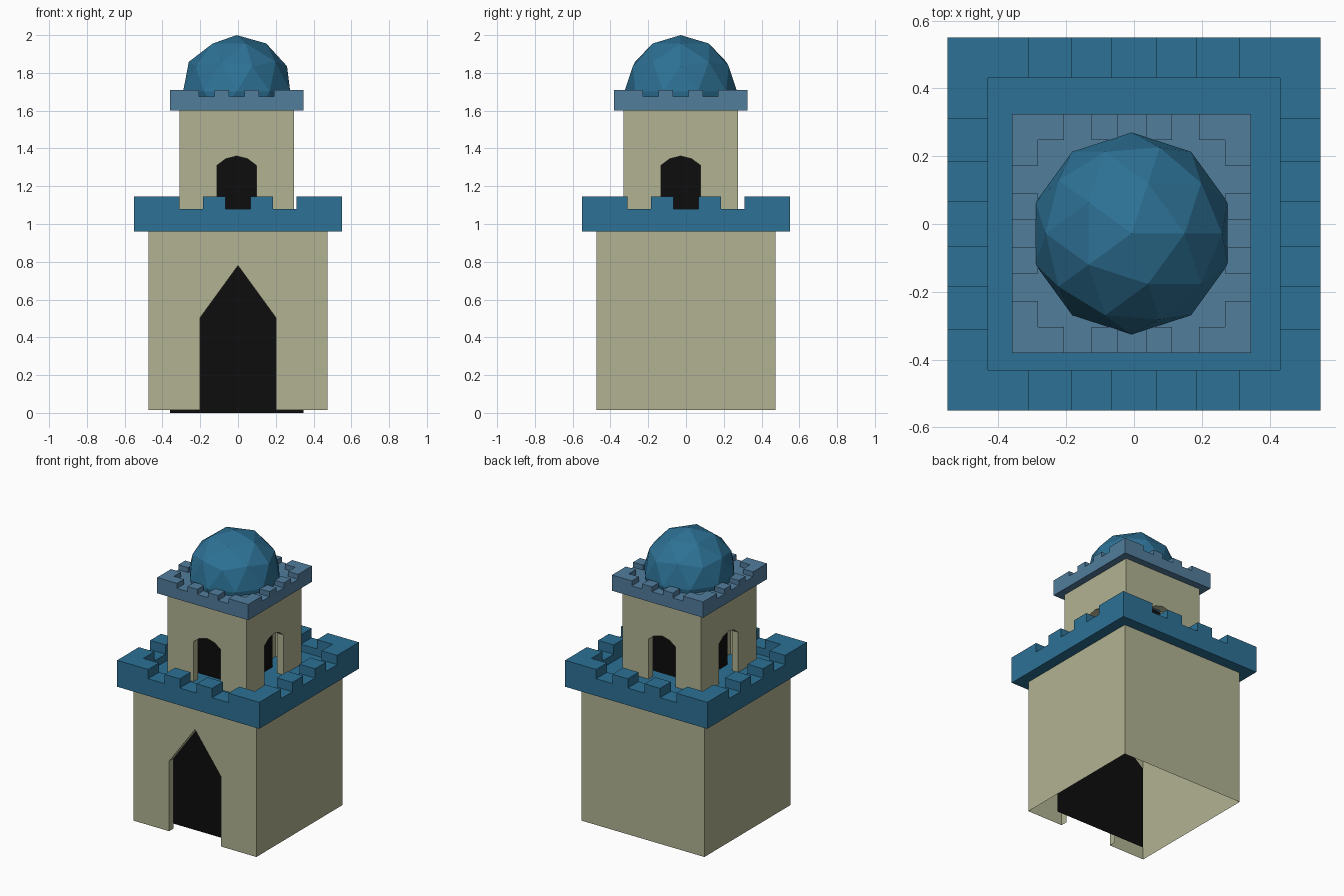
import bpy, bmesh
from mathutils import Matrix, Vector
from math import pi

if "Cube" in bpy.data.objects:
    bpy.data.objects.remove(bpy.data.objects["Cube"])


def material(name, rgb):
    m = bpy.data.materials.new(name)
    m.diffuse_color = (*rgb, 1)
    m.use_nodes = True
    m.node_tree.nodes["Principled BSDF"].inputs["Base Color"].default_value = m.diffuse_color
    return m


STONE = material("stone", (0.44, 0.45, 0.29))
BLUE = material("roof_blue", (0.026, 0.165, 0.30))
PALE = material("pale_blue", (0.085, 0.205, 0.335))
BLACK = material("opening_black", (0.004, 0.004, 0.004))


def finish(name, bm, mat, loc=(0, 0, 0), normals=True):
    bmesh.ops.remove_doubles(bm, verts=bm.verts, dist=1e-5)
    if normals:
        bmesh.ops.recalc_face_normals(bm, faces=bm.faces)
    me = bpy.data.meshes.new(name)
    bm.to_mesh(me)
    bm.free()
    me.materials.append(mat)
    ob = bpy.data.objects.new(name, me)
    ob.location = loc
    bpy.context.collection.objects.link(ob)
    return ob


def add_face(bm, pts, turn):
    rot = Matrix.Rotation(turn * pi / 2, 3, 'Z')
    return bm.faces.new([bm.verts.new(rot @ Vector(p)) for p in pts])


def shell(name, half, z0, z1, opening, sides, mat, loc, jamb=0.05):
    """Thin square shell; the listed sides get an opening with an inward reveal."""
    bm = bmesh.new()
    for s in range(4):
        gap = opening if s in sides else []
        outline = [(-half, z0)] + gap + [(half, z0), (half, z1), (-half, z1)]
        add_face(bm, [(x, -half, z) for x, z in outline], s)
        for (xa, za), (xb, zb) in zip(gap, gap[1:]):
            add_face(bm, [(xa, -half, za), (xb, -half, zb),
                          (xb, jamb - half, zb), (xa, jamb - half, za)], s)
    return finish(name, bm, mat, loc)


def panels(name, outline, y, sides, loc):
    bm = bmesh.new()
    for s in sides:
        add_face(bm, [(x, y, z) for x, z in reversed(outline)], s)
    return finish(name, bm, BLACK, loc, normals=False)


def battlement(name, scale, bottom, floor, notch, top, mat, loc=(0, 0, 0)):
    """Square parapet made as a stepped height field over a 9 x 9 grid."""
    g = [v * scale for v in (-.55, -.43, -.31, -.185, -.065,
                             .065, .185, .31, .43, .55)]

    def height(i, j):
        if not (0 <= i < 9 and 0 <= j < 9):
            return bottom
        if 0 < i < 8 and 0 < j < 8:
            return floor
        along = j if i in (0, 8) else i
        return notch if along in (2, 4, 6) else top

    bm = bmesh.new()

    def quad(*pts):
        bm.faces.new([bm.verts.new(p) for p in pts])

    for i in range(9):
        for j in range(9):
            h = height(i, j)
            c = [(g[i], g[j]), (g[i + 1], g[j]),
                 (g[i + 1], g[j + 1]), (g[i], g[j + 1])]
            quad(*[(x, y, h) for x, y in c])
            # Step down to each lower neighbour
            for k, (di, dj) in enumerate(((0, -1), (1, 0), (0, 1), (-1, 0))):
                low = height(i + di, j + dj)
                if low < h:
                    a, b = c[k], c[(k + 1) % 4]
                    quad((*a, low), (*b, low), (*b, h), (*a, h))
            quad(*[(x, y, bottom) for x, y in reversed(c)])
    bmesh.ops.remove_doubles(bm, verts=bm.verts, dist=1e-5)
    bmesh.ops.dissolve_limit(bm, angle_limit=0.01, verts=bm.verts, edges=bm.edges)
    return finish(name, bm, mat, loc, normals=False)


UPPER = (-0.007, -0.028, 0)   # the upper tower sits slightly off centre

# Lower tower with pointed doorway and dark panel behind it
door = [(-.2, .015), (-.2, .505), (0, .78), (.2, .505), (.2, .015)]
door_panel = [(-.3525, 0), (-.3525, .575), (0, .86), (.3525, .575), (.3525, 0)]
shell("lower_tower", .475, .015, .96, door, [0], STONE, (0, 0, 0))
panels("door_panel", door_panel, -.34, [0], (-.007, 0, 0))

# Lower battlement
battlement("lower_battlement", 1, .96, 1.03, 1.08, 1.145, BLUE)

# Upper tower with an arched window on every side
window = [(-.105, 1.03), (-.105, 1.31), (-.058, 1.345), (0, 1.36),
          (.058, 1.345), (.105, 1.31), (.105, 1.03)]
window_panel = [(x * 1.55, z if z < 1.1 else z + .05) for x, z in window]
shell("upper_tower", .304, 1.03, 1.60, window, range(4), STONE, UPPER)
panels("window_panels", window_panel, -.18, range(4), UPPER)

# Upper battlement
battlement("upper_battlement", .641, 1.60, 1.675, 1.675, 1.71, PALE, UPPER)

# Faceted dome, cut off just below the battlement floor
bm = bmesh.new()
bmesh.ops.create_icosphere(bm, subdivisions=2, radius=.298)
bmesh.ops.bisect_plane(bm, geom=bm.verts[:] + bm.edges[:] + bm.faces[:],
                       plane_co=(0, 0, -.04), plane_no=(0, 0, 1), clear_inner=True)
finish("dome", bm, BLUE, (UPPER[0], UPPER[1], 1.702))
